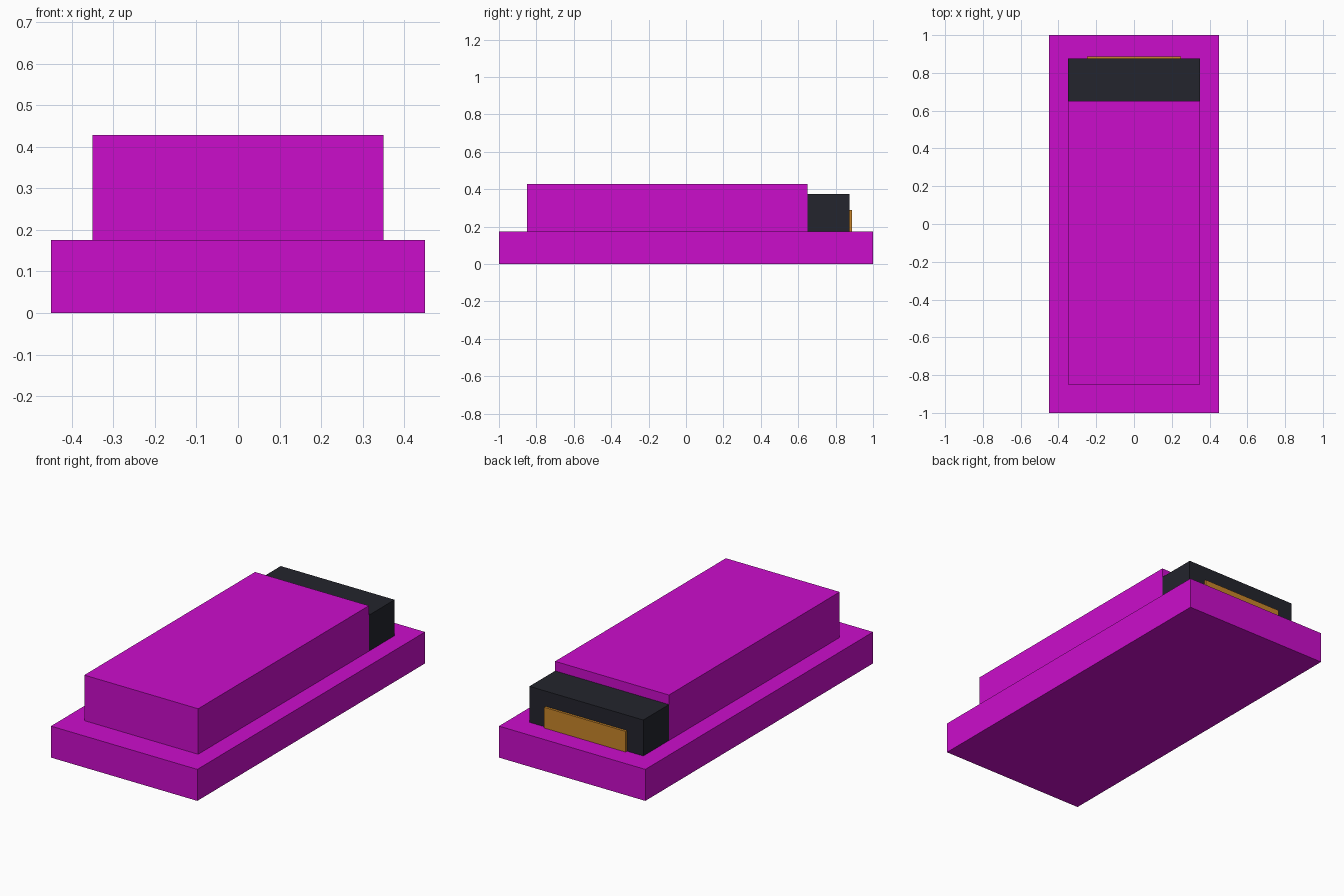
import bpy

cube = bpy.data.objects.get("Cube")
if cube:
    bpy.data.objects.remove(cube, do_unlink=True)


def make_material(name, rgb):
    mat = bpy.data.materials.new(name)
    mat.use_nodes = True
    color = (*rgb, 1.0)
    mat.diffuse_color = color
    mat.node_tree.nodes["Principled BSDF"].inputs["Base Color"].default_value = color
    return mat


def box(name, width, y_range, z_range, mat):
    """Box centred on x, spanning the given y and z ranges."""
    (y0, y1), (z0, z1) = y_range, z_range
    bpy.ops.mesh.primitive_cube_add(size=1, location=(0, (y0 + y1) / 2, (z0 + z1) / 2))
    obj = bpy.context.object
    obj.name = obj.data.name = name
    obj.scale = (width, y1 - y0, z1 - z0)
    bpy.ops.object.transform_apply(location=False, rotation=False, scale=True)
    obj.data.materials.append(mat)
    return obj


magenta = make_material("magenta", (0.6, 0.004, 0.6))
charcoal = make_material("charcoal", (0.017, 0.018, 0.026))
amber = make_material("amber", (0.58, 0.235, 0.023))

base_top = 0.175

# Wide lower slab and raised body
box("base_slab", 0.9, (-1, 1), (0, base_top), magenta)
box("upper_body", 0.7, (-0.85, 0.65), (base_top, 0.428), magenta)

# Dark rear housing with its amber panel
box("rear_housing", 0.7, (0.65, 0.875), (base_top, 0.375), charcoal)
box("rear_panel", 0.5, (0.875, 0.888), (base_top, 0.29), amber)
